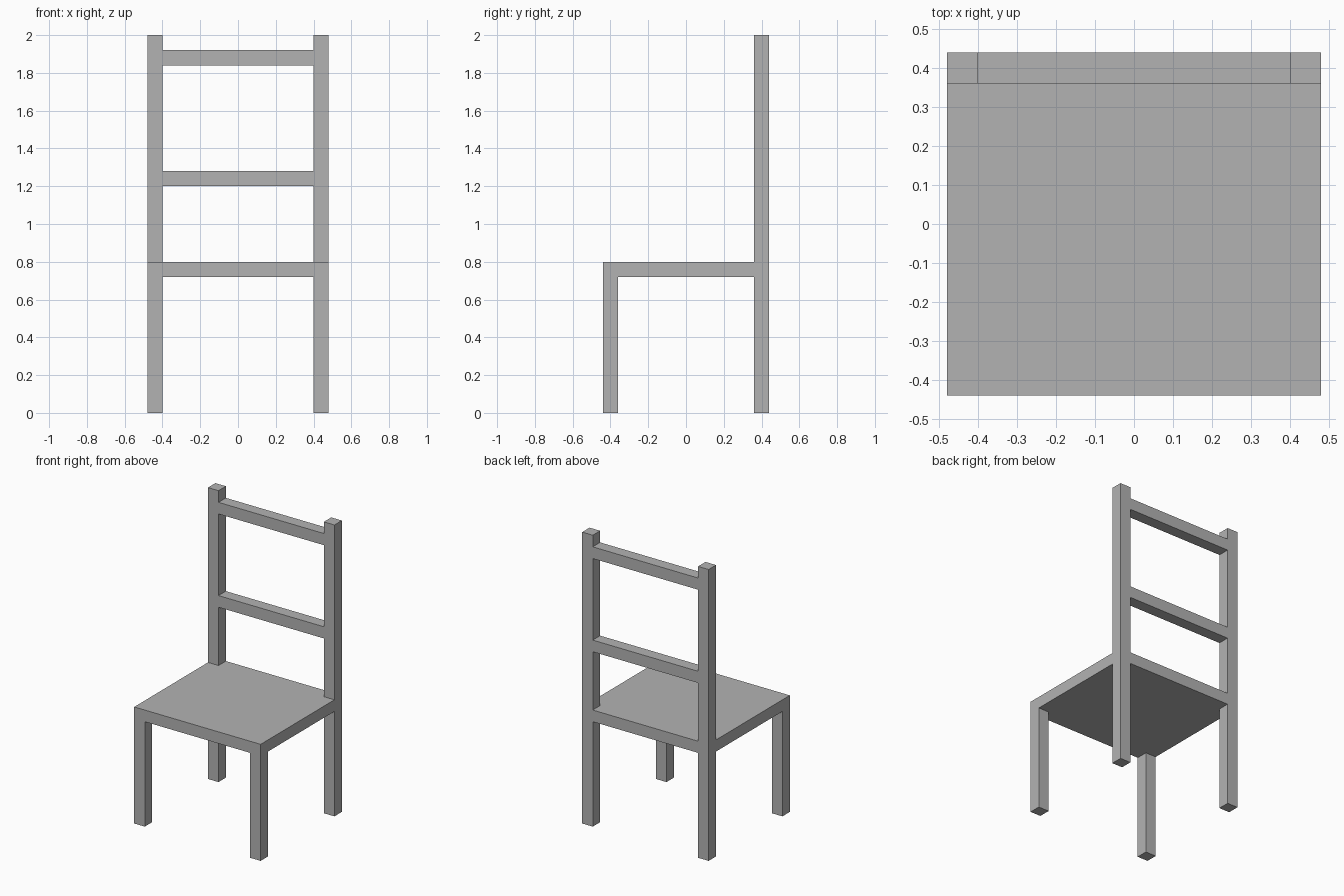
import bpy
import bmesh

default = bpy.data.objects.get("Cube")
if default:
    bpy.data.objects.remove(default, do_unlink=True)

# Overall sizes
T = 0.08                   # thickness of every bar and of the seat
HALF_W, HALF_D = 0.48, 0.44
SEAT_TOP, HEIGHT = 0.8, 2.0
INNER_X, INNER_Y = HALF_W - T, HALF_D - T

grey = bpy.data.materials.new("plain grey")
grey.use_nodes = True
colour = (0.45, 0.45, 0.45, 1)
grey.diffuse_color = colour
grey.node_tree.nodes["Principled BSDF"].inputs["Base Color"].default_value = colour


def prism(name, outline, z0, z1):
    """Extrude a counter-clockwise outline from z0 up to z1."""
    bm = bmesh.new()
    base = bm.faces.new([bm.verts.new((x, y, z0)) for x, y in outline])
    grown = bmesh.ops.extrude_face_region(bm, geom=[base], use_keep_orig=True)
    top = [v for v in grown["geom"] if isinstance(v, bmesh.types.BMVert)]
    bmesh.ops.translate(bm, verts=top, vec=(0, 0, z1 - z0))
    bmesh.ops.recalc_face_normals(bm, faces=bm.faces)
    mesh = bpy.data.meshes.new(name)
    bm.to_mesh(mesh)
    bm.free()
    mesh.materials.append(grey)
    obj = bpy.data.objects.new(name, mesh)
    bpy.context.collection.objects.link(obj)
    return obj


def bar(name, x0, x1, y0, y1, z0, z1):
    return prism(name, [(x0, y0), (x1, y0), (x1, y1), (x0, y1)], z0, z1)


# Seat, notched at the back corners around the posts
right_half = [(HALF_W, -HALF_D), (HALF_W, INNER_Y),
              (INNER_X, INNER_Y), (INNER_X, HALF_D)]
left_half = [(-x, y) for x, y in reversed(right_half)]
prism("seat", right_half + left_half, SEAT_TOP - T, SEAT_TOP)

# Front legs and full-height back posts
for side, x in (("left", INNER_X), ("right", -HALF_W)):
    bar("front_leg_" + side, x, x + T, -HALF_D, -INNER_Y, 0, SEAT_TOP - T)
    bar("back_post_" + side, x, x + T, INNER_Y, HALF_D, 0, HEIGHT)

# Rails of the backrest
for name, z in (("lower_back_rail", 1.2), ("upper_back_rail", 1.84)):
    bar(name, -INNER_X, INNER_X, INNER_Y, HALF_D, z, z + T)
